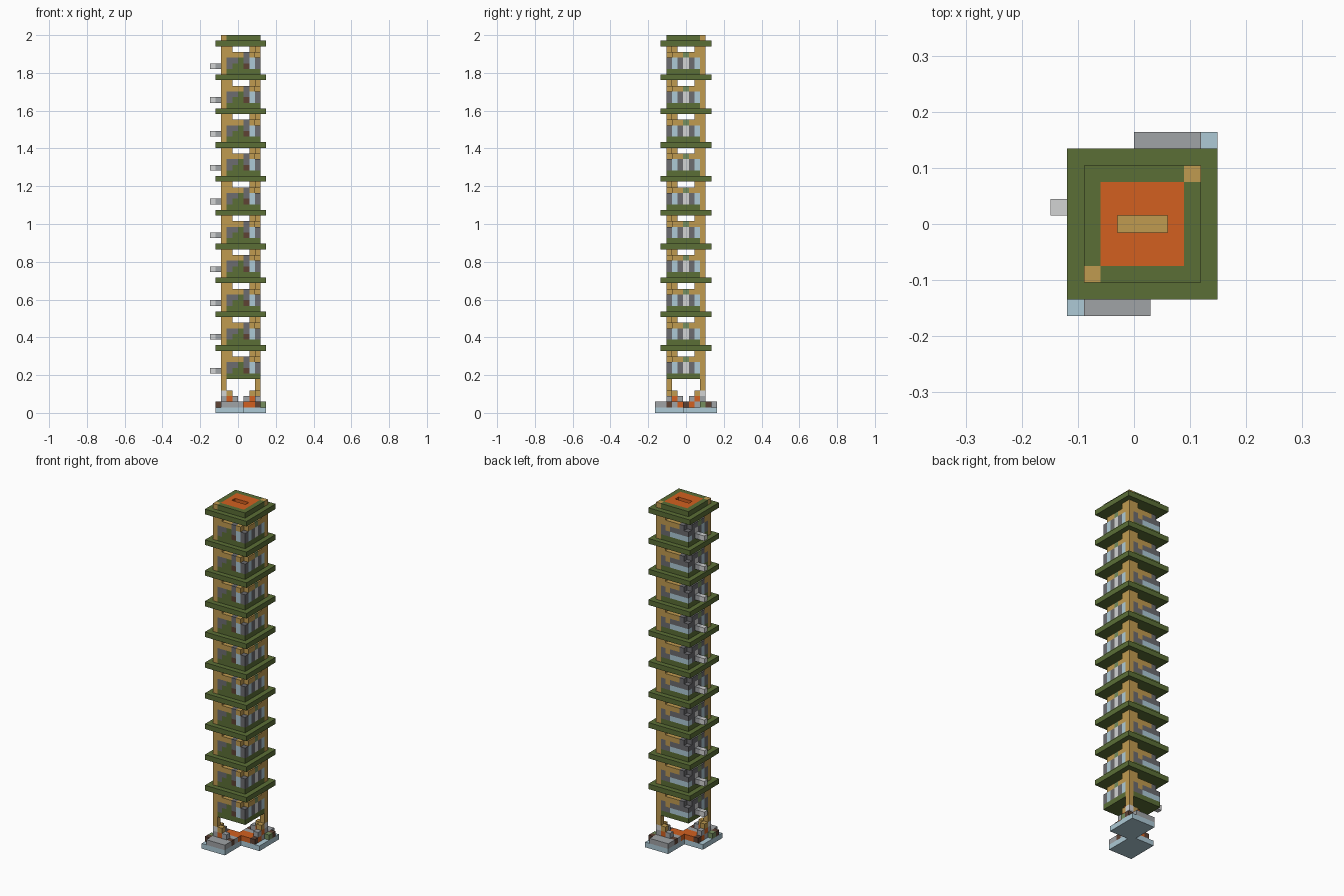
import bpy, bmesh
from mathutils import Vector

cube = bpy.data.objects.get("Cube")
if cube:
    bpy.data.objects.remove(cube)

U = 2 / 67                       # edge of one block
ORIGIN = Vector((-5, -5.5, 0))   # block grid corner
STOREYS = 10
STEP = 6                         # blocks per storey

# Palette
HEX = {
    "G": ("dark_green", "5B6E36"), "T": ("tan_wood", "C09B50"),
    "O": ("orange_clay", "D26020"), "B": ("pale_blue", "AECAD6"),
    "M": ("mid_grey", "A0A3A6"), "L": ("light_grey", "D2D3D3"),
    "D": ("dark_grey", "6C6C70"), "N": ("brown", "5E4234"),
    "S": ("sage", "768E5E"),
}


def linear(h):
    vals = [int(h[i:i + 2], 16) / 255 for i in (0, 2, 4)]
    return tuple(c / 12.92 if c < 0.04 else ((c + 0.055) / 1.055) ** 2.4 for c in vals) + (1,)


MATS = {}
for key, (label, code) in HEX.items():
    m = bpy.data.materials.new(label)
    m.use_nodes = True
    m.diffuse_color = linear(code)
    m.node_tree.nodes["Principled BSDF"].inputs["Base Color"].default_value = linear(code)
    MATS[key] = m


def fill(cells, key, xs, ys, zs):
    """Fill an inclusive block range with one colour."""
    for x in range(xs[0], xs[1] + 1):
        for y in range(ys[0], ys[1] + 1):
            for z in range(zs[0], zs[1] + 1):
                cells[x, y, z] = key


def build(name, cells, repeat=1, underside=None):
    """Mesh the exposed faces of the blocks; repeat upward by storey."""
    bm = bmesh.new()
    keys = sorted(set(cells.values()))
    for cell, key in cells.items():
        for axis in range(3):
            for side in (0, 1):
                n = list(cell)
                n[axis] += 2 * side - 1
                if tuple(n) in cells:
                    continue
                a, b = (axis + 1) % 3, (axis + 2) % 3
                ring = []
                for i, j in ((0, 0), (1, 0), (1, 1), (0, 1)):
                    p = Vector(cell)
                    p[axis] += side
                    p[a] += i
                    p[b] += j
                    ring.append(bm.verts.new((p + ORIGIN) * U))
                face = bm.faces.new(ring if side else ring[::-1])
                downward = axis == 2 and side == 0
                face.material_index = keys.index(underside if underside and downward else key)
    bmesh.ops.remove_doubles(bm, verts=bm.verts, dist=U / 100)
    mesh = bpy.data.meshes.new(name)
    bm.to_mesh(mesh)
    bm.free()
    for key in keys:
        mesh.materials.append(MATS[key])
    obj = bpy.data.objects.new(name, mesh)
    bpy.context.scene.collection.objects.link(obj)
    if repeat > 1:
        mod = obj.modifiers.new("storeys", "ARRAY")
        mod.count = repeat
        mod.use_relative_offset = False
        mod.use_constant_offset = True
        mod.constant_offset_displace = (0, 0, STEP * U)
    return obj


# Two full height corner posts on grey feet
for name, c in (("front_post", 2), ("back_post", 8)):
    post = {}
    fill(post, "T", (c, c), (c, c), (4, 66))
    post[c, c, 3] = "L"
    post[c, c, 2] = "M"
    build(name, post)

# Floors: green border, clay centre with a slot, posts passing through
floor = {}
fill(floor, "G", (2, 8), (2, 8), (6, 6))
fill(floor, "O", (3, 7), (3, 7), (6, 6))
for hole in ((2, 2), (8, 8), (4, 5), (5, 5), (6, 5)):
    del floor[hole + (6,)]
build("floors", floor, STOREYS + 1, underside="G")

# Overhanging eaves with a wooden strip under the slot
eave = {}
fill(eave, "G", (1, 9), (1, 9), (11, 11))
fill(eave, "T", (4, 6), (5, 5), (11, 11))
build("eaves", eave, STOREYS, underside="G")

# Walls: rows run from the top layer down
WALLS = {
    "back": (".....TT", ".DTTTTT", "DDDDTDT", "BBBBDDT"),
    "left": ("TT.....", "TTDSDD.", "TDBDLDD", "TDBDLDB"),
    "front": ("TT.....", "TTTTDT.", "TDDGDBD", "TDGGNBD"),
    "right": (".....TT", ".TTSTTT", "DBDLDBT", "DBDLDBT"),
}
wall = {}
for side, rows in WALLS.items():
    for r, row in enumerate(rows):
        for i, key in enumerate(row, 2):
            x, y = {"front": (i, 2), "back": (i, 8), "left": (2, i), "right": (8, i)}[side]
            if key != "." and (x, y) not in ((2, 2), (8, 8)):
                wall[x, y, 10 - r] = key
build("walls", wall, STOREYS)

# Small wall unit on a bracket on each storey
unit = {(0, 6, 7): "L", (1, 6, 7): "M"}
build("wall_units", unit, STOREYS)

# Entrance base, made once and repeated by a half turn
half = {}
fill(half, "B", (1, 5), (0, 5), (0, 0))
fill(half, "M", (2, 5), (0, 3), (1, 1))
fill(half, "O", (2, 5), (4, 5), (1, 1))
half[1, 1, 1] = "N"
half[1, 2, 1] = "S"
half[5, 2, 1] = "N"
half[2, 5, 1] = "N"
# Stepped blocks and brackets either side of the post
for x, y in ((3, 2), (2, 3)):
    half[x, y, 2] = "O"
    half[x, y, 3] = "T"
for x, y in ((4, 2), (2, 4)):
    half[x, y, 2] = "M"
base = dict(half)
for (x, y, z), key in half.items():
    base[10 - x, 10 - y, z] = key
build("entrance_base", base)
